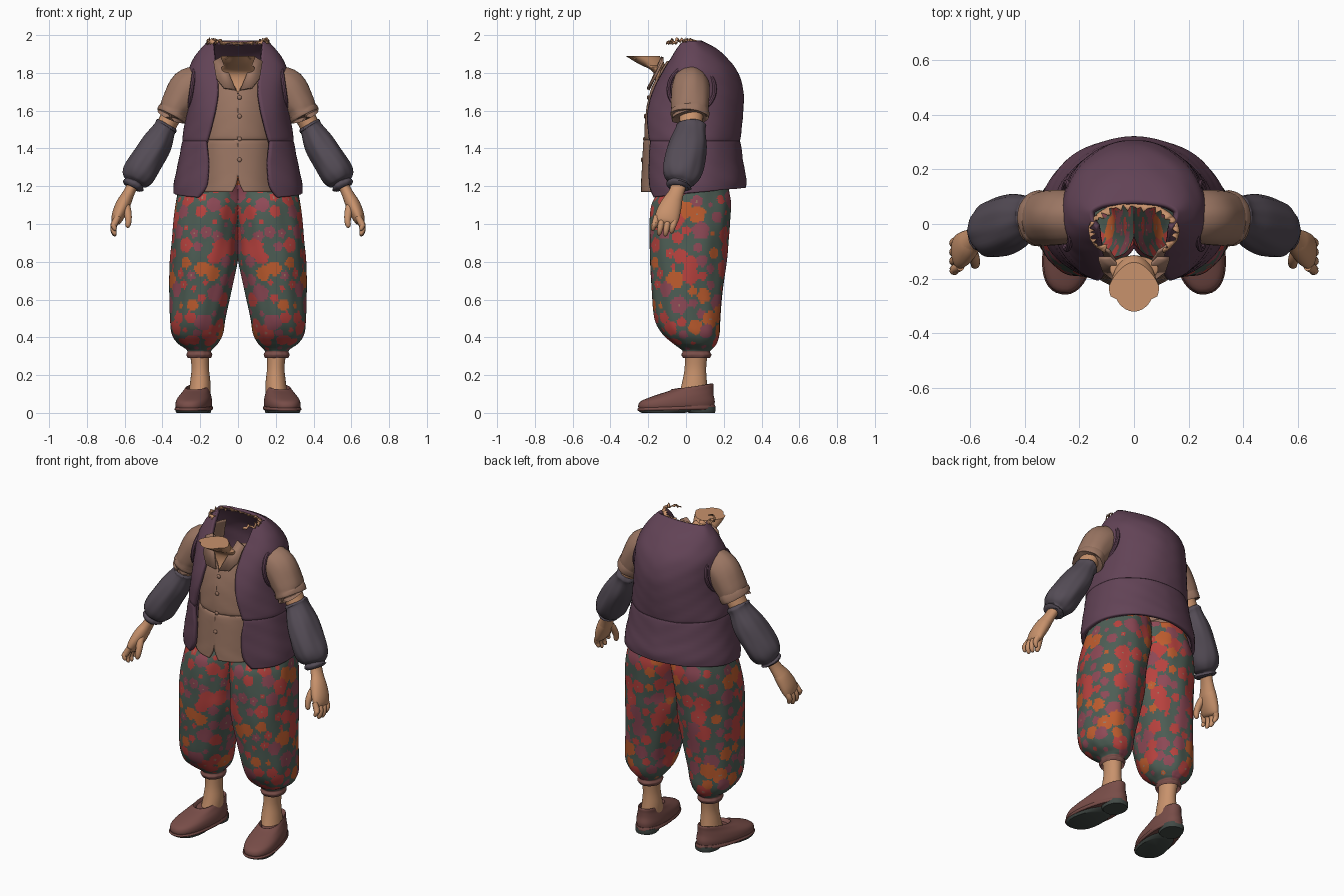
import bpy, bmesh, math, random
from mathutils import Vector, Matrix, kdtree

if "Cube" in bpy.data.objects:
    bpy.data.objects.remove(bpy.data.objects["Cube"])

random.seed(4)


def material(name, r, g, b):
    m = bpy.data.materials.new(name)
    m.diffuse_color = [((c / 255 + 0.055) / 1.055) ** 2.4 for c in (r, g, b)] + [1]
    m.use_nodes = True
    m.node_tree.nodes["Principled BSDF"].inputs["Base Color"].default_value = m.diffuse_color
    return m


PLUM = material("plum vest", 98, 67, 86)
SKIN = material("skin", 200, 146, 108)
TAN = material("tan shirt", 155, 118, 99)
GREY = material("grey cover", 84, 76, 86)
BROWN = material("brown shoe", 120, 77, 72)
SOLE = material("dark sole", 66, 74, 70)
GREEN = material("green cloth", 77, 93, 84)
RED = material("red flower", 184, 66, 62)
MAUVE = material("mauve flower", 142, 73, 86)
ORANGE = material("orange flower", 190, 92, 46)


def smooth_rows(rows, k):
    """Catmull-Rom interpolation of a list of tuples."""
    out = []
    for i in range(len(rows) - 1):
        a, b = rows[max(i - 1, 0)], rows[i]
        c, d = rows[i + 1], rows[min(i + 2, len(rows) - 1)]
        for s in range(k):
            t = s / k
            out.append(tuple(0.5 * (2 * q + (r - p) * t + (2 * p - 5 * q + 4 * r - u) * t * t
                                    + (3 * q - p - 3 * r + u) * t ** 3)
                             for p, q, r, u in zip(a, b, c, d)))
    return out + [rows[-1]]


def finish(name, bm, mats, mirror=True, thick=0):
    bmesh.ops.recalc_face_normals(bm, faces=bm.faces)
    me = bpy.data.meshes.new(name)
    bm.to_mesh(me)
    bm.free()
    for m in mats:
        me.materials.append(m)
    ob = bpy.data.objects.new(name, me)
    bpy.context.collection.objects.link(ob)
    if mirror:
        ob.modifiers.new("mirror", 'MIRROR').merge_threshold = 0.002
    if thick:
        s = ob.modifiers.new("thickness", 'SOLIDIFY')
        s.thickness, s.offset = thick, 0
    return ob


def power(v, p):
    return math.copysign(abs(v) ** p, v)


def tube(name, mats, rows, n=28, k=4, fold=0, caps=True, e=2.0, flat=False, mirror=True, clamp=False):
    """Loft of oval rings; each row is x, y, z, radius across, radius in depth."""
    rows = smooth_rows(rows, k)
    bm = bmesh.new()
    rings = []
    for i, (x, y, z, ra, rb) in enumerate(rows):
        lo, hi = rows[max(i - 1, 0)], rows[min(i + 1, len(rows) - 1)]
        t = Vector((0, 0, -1)) if flat else (Vector(hi[:3]) - Vector(lo[:3])).normalized()
        u = t.cross(Vector((0, 1, 0))).normalized()
        v = u.cross(t)
        ring = []
        for j in range(n):
            a = math.tau * j / n
            f = 1 + fold * (math.sin(5 * a + 1.4 * i / k) + 0.6 * math.sin(11 * a - 0.8 * i / k))
            p = Vector((x, y, z)) + u * ra * f * power(math.cos(a), 2 / e) + v * rb * f * power(math.sin(a), 2 / e)
            if clamp:
                p.x = max(p.x, 0)
            ring.append(bm.verts.new(p))
        rings.append(ring)
    for r, s in zip(rings, rings[1:]):
        for j in range(n):
            q = (r[j], r[(j + 1) % n], s[(j + 1) % n], s[j])
            if not (clamp and max(w.co.x for w in q) < 1e-5):
                bm.faces.new(q)
    if caps:
        bm.faces.new(rings[0])
        bm.faces.new(rings[-1])
    return finish(name, bm, mats, mirror)


def garment(name, mat, rows, sweep, thick, drop=0, e=2.0, n=40, k=5):
    """Front-opening shell; each row is z, half width, front y, back y, half gap."""
    bm = bmesh.new()
    grid = []
    for z, rx, yf, yb, gap in smooth_rows(rows, k):
        a0 = math.asin(min(1, (max(gap, 0) / rx) ** (e / 2)))
        line = []
        for j in range(n + 1):
            a = a0 + (sweep - a0) * j / n
            c, s = math.cos(a), math.sin(a)
            p = 2 / e if c > 0 else 1
            y = 0.04 - power(c, p) * ((0.04 - yf) if c > 0 else (yb - 0.04))
            fall = drop * max(0, 1 - (z - rows[0][0]) / 0.15) * c
            bump = 1 + 0.006 * math.sin(9 * a + 30 * z) * math.sin(38 * z)
            line.append(bm.verts.new((rx * power(s, p) * bump, y * bump, z - fall)))
        grid.append(line)
    for r, s in zip(grid, grid[1:]):
        for j in range(n):
            bm.faces.new((r[j], r[j + 1], s[j + 1], s[j]))
    return finish(name, bm, [mat], True, thick)


# Quilted vest with waist seam
garment("vest", PLUM, [
    (1.165, .332, -.195, .305, .205), (1.22, .328, -.205, .308, .165), (1.32, .308, -.208, .293, .155),
    (1.42, .288, -.212, .28, .165), (1.44, .283, -.208, .275, .16), (1.46, .284, -.214, .279, .155),
    (1.58, .264, -.215, .292, .125), (1.70, .256, -.178, .294, .105), (1.80, .254, -.125, .264, .11),
    (1.87, .226, -.085, .21, .12), (1.92, .19, -.06, .155, .125), (1.962, .15, -.04, .075, .13)],
    math.pi, .022, drop=.028, e=2.4)

# Shirt front with open neck and split hem
garment("shirt_front", TAN, [
    (1.17, .245, -.236, .2, .03), (1.24, .238, -.232, .2, .002), (1.42, .228, -.222, .2, .001),
    (1.445, .222, -.212, .2, .001), (1.47, .222, -.216, .2, .001), (1.60, .212, -.206, .2, .001),
    (1.70, .205, -.184, .2, .004), (1.78, .195, -.155, .2, .055), (1.86, .18, -.12, .2, .09)],
    math.pi * .65, .01)

# Shirt collar flaps
bm = bmesh.new()
bm.faces.new([bm.verts.new(p) for p in (
    (.085, -.125, 1.885), (.13, -.125, 1.86), (.115, -.17, 1.77), (.075, -.2, 1.72), (.012, -.2, 1.71))])
finish("collar", bm, [TAN], True, .014)

# Shirt buttons
for z, y in ((1.67, -.2), (1.57, -.216), (1.45, -.22), (1.34, -.232)):
    bm = bmesh.new()
    bmesh.ops.create_uvsphere(bm, u_segments=12, v_segments=8, radius=.012,
                              matrix=Matrix.Translation((.008, y, z)) @ Matrix.Diagonal((1, .6, 1, 1)))
    finish("button", bm, [TAN], False)

# Neck skin ending in a flat cut
neck = tube("neck", [SKIN], [
    (0, -.165, 1.69, .03, .012), (0, -.145, 1.76, .07, .02), (0, -.15, 1.81, .085, .03),
    (0, -.185, 1.85, .09, .07), (0, -.23, 1.89, .092, .09)], n=48, flat=True, mirror=False)
for v in neck.data.vertices:
    if v.co.z > 1.84:
        v.co.x *= 1 - 3.5 * min(.1, max(0, v.co.y + .23)) - (.2 if v.co.y < -.27 else 0)

# Torn skin edge around the neckline, tallest at the sides
bm = bmesh.new()
edge = []
for j in range(61):
    a = math.radians(-50 + 280 * j / 60)
    x, y = math.cos(a), math.sin(a)
    w = random.uniform(0, .03)
    side = abs(x) ** 1.2
    edge.append((bm.verts.new((.165 * x, -.025 + .105 * y, 1.948 + w * side)),
                 bm.verts.new(((.168 - w) * x, -.025 + (.1 - w) * y, 1.96 + random.uniform(0, .03) * side))))
for p, q in zip(edge, edge[1:]):
    bm.faces.new((p[0], q[0], q[1], p[1]))
finish("torn_neck_edge", bm, [SKIN], False, .005)

# Gathered trousers
leg = tube("trouser_leg", [GREEN, RED, MAUVE, ORANGE, BROWN, TAN], [
    (.13, .04, 1.26, .165, .17), (.145, .04, 1.17, .172, .188), (.153, .03, 1.1, .178, .21),
    (.165, .02, 1.0, .18, .213), (.173, .013, .9, .18, .208), (.179, .01, .8, .18, .203),
    (.196, .008, .65, .165, .188), (.213, .01, .5, .147, .174),
    (.217, .026, .42, .136, .152), (.213, .045, .37, .108, .118), (.205, .055, .34, .074, .086),
    (.205, .055, .325, .062, .072), (.205, .055, .308, .068, .079), (.205, .055, .29, .062, .07)],
    n=150, k=13, fold=.013, caps=False, e=2.1, flat=True, clamp=True)

# Flower patches on the trousers, spread evenly
polys = leg.data.polygons
seeds = []
for p in random.sample(list(polys), 5000):
    if .34 < p.center.z and all((p.center - q).length > .06 for q in seeds):
        seeds.append(p.center.copy())
tree = kdtree.KDTree(len(seeds))
spots = []
for i, c in enumerate(seeds):
    tree.insert(c, i)
    spots.append((random.choice((.014, .024, .031, .039, .047)), random.choices((1, 2, 3), (5, 4, 1.7))[0],
                  random.random() * 6, random.random() < .2))
tree.balance()
for p in polys:
    if p.center.z < .328:
        p.material_index = 4
        continue
    near = sorted(tree.find_range(p.center, .056), key=lambda h: h[1])
    for co, i, d in near:
        size, colour, phase, dotted = spots[i]
        off = p.center - co
        if dotted and d < .007:
            p.material_index = 5
            break
        if d < size * (1 + .08 * math.sin(5 * math.atan2(off.z, off.x + off.y) + phase)):
            p.material_index = colour
            break

# Ankles
tube("ankle", [SKIN], [(.205, .055, .33, .052, .062), (.2, .05, .24, .046, .057),
                       (.2, .045, .16, .054, .066), (.205, .04, .09, .058, .08)], flat=True)

# Shoes, soles and heels, turned outwards
turn = Matrix.Translation((.23, -.05, 0)) @ Matrix.Rotation(math.radians(10), 4, 'Z')
shoe_parts = (
    ("shoe", BROWN, [(0, 0, .022, .084, .2), (0, 0, .05, .089, .205), (0, .005, .08, .084, .193),
                     (0, .04, .105, .072, .157), (0, .08, .122, .064, .118), (0, .083, .128, .058, .108),
                     (0, .083, .11, .05, .09)]),
    ("welt", BROWN, [(0, 0, .014, .088, .205), (0, 0, .022, .094, .21), (0, 0, .034, .089, .206)]),
    ("sole", SOLE, [(0, -.07, 0, .076, .115), (0, -.06, .01, .082, .14), (0, -.05, .018, .084, .15)]),
    ("heel", SOLE, [(0, .135, 0, .066, .07), (0, .132, .012, .07, .076), (0, .13, .026, .07, .078)]))
for name, mat, rows in shoe_parts:
    ob = tube(name, [mat], rows, n=40, e=2.3, flat=True)
    for v in ob.data.vertices:
        v.co.x *= 1 - .5 * v.co.y
        v.co.z *= 1 + 1.1 * v.co.y
    ob.data.transform(turn)

# Short shirt sleeves
tube("shirt_sleeve", [TAN], [
    (.19, .025, 1.755, .09, .09), (.26, .025, 1.715, .106, .1), (.32, .022, 1.635, .088, .1),
    (.338, .02, 1.6, .08, .098), (.342, .02, 1.593, .084, .102), (.354, .018, 1.57, .082, .1),
    (.352, .018, 1.574, .064, .08)], n=36, fold=.012)

# Armhole piping
bpy.ops.mesh.primitive_torus_add(major_segments=40, minor_segments=8, major_radius=.122, minor_radius=.011)
ring = bpy.context.object
ring.name = "armhole_piping"
ring.data.transform(Matrix.Translation((.245, .03, 1.715)) @ Matrix.Rotation(math.radians(82), 4, 'Y'))
ring.data.materials.append(PLUM)
ring.modifiers.new("mirror", 'MIRROR')

# Bare arms from sleeve to wrist
tube("arm", [SKIN], [(.33, .025, 1.62, .055, .065), (.38, .025, 1.52, .052, .06), (.47, 0, 1.36, .05, .05),
                     (.55, -.035, 1.22, .032, .042), (.575, -.05, 1.17, .03, .04), (.6, -.07, 1.12, .037, .05)])

# Puffed arm covers
tube("arm_cover", [GREY], [
    (.372, .028, 1.53, .05, .066), (.378, .028, 1.52, .062, .078), (.39, .026, 1.5, .06, .078),
    (.43, .012, 1.425, .08, .1), (.482, -.008, 1.34, .086, .108), (.522, -.022, 1.27, .088, .102),
    (.542, -.03, 1.232, .074, .082), (.55, -.034, 1.216, .052, .06), (.556, -.038, 1.204, .06, .068),
    (.562, -.04, 1.192, .045, .054)], n=44, fold=.022)

# Hands with four fingers and a thumb
tube("palm", [SKIN], [(.585, -.06, 1.15, .03, .042), (.605, -.075, 1.11, .038, .055),
                      (.63, -.095, 1.055, .036, .064), (.645, -.105, 1.015, .026, .06),
                      (.65, -.108, 1.0, .012, .045)])
for i, tip in enumerate((.965, .94, .935, .95)):
    y = -.155 + .033 * i
    tube("finger", [SKIN], [(.635, y, 1.04, .016, .017), (.655, y - .01, 1.0, .018, .017),
                            (.66, y - .016, tip + .03, .015, .015), (.652, y - .02, tip + .008, .011, .011),
                            (.648, y - .021, tip, .003, .003)], n=12, k=3)
tube("thumb", [SKIN], [(.598, -.09, 1.11, .022, .024), (.585, -.125, 1.065, .021, .02),
                       (.58, -.145, 1.02, .017, .017), (.584, -.15, .99, .013, .013),
                       (.586, -.15, .98, .003, .003)], n=12, k=3)

# Smooth shading with crisp edges
bpy.ops.object.select_all(action='SELECT')
bpy.context.view_layer.objects.active = ring
bpy.ops.object.shade_smooth_by_angle(angle=math.radians(40))
